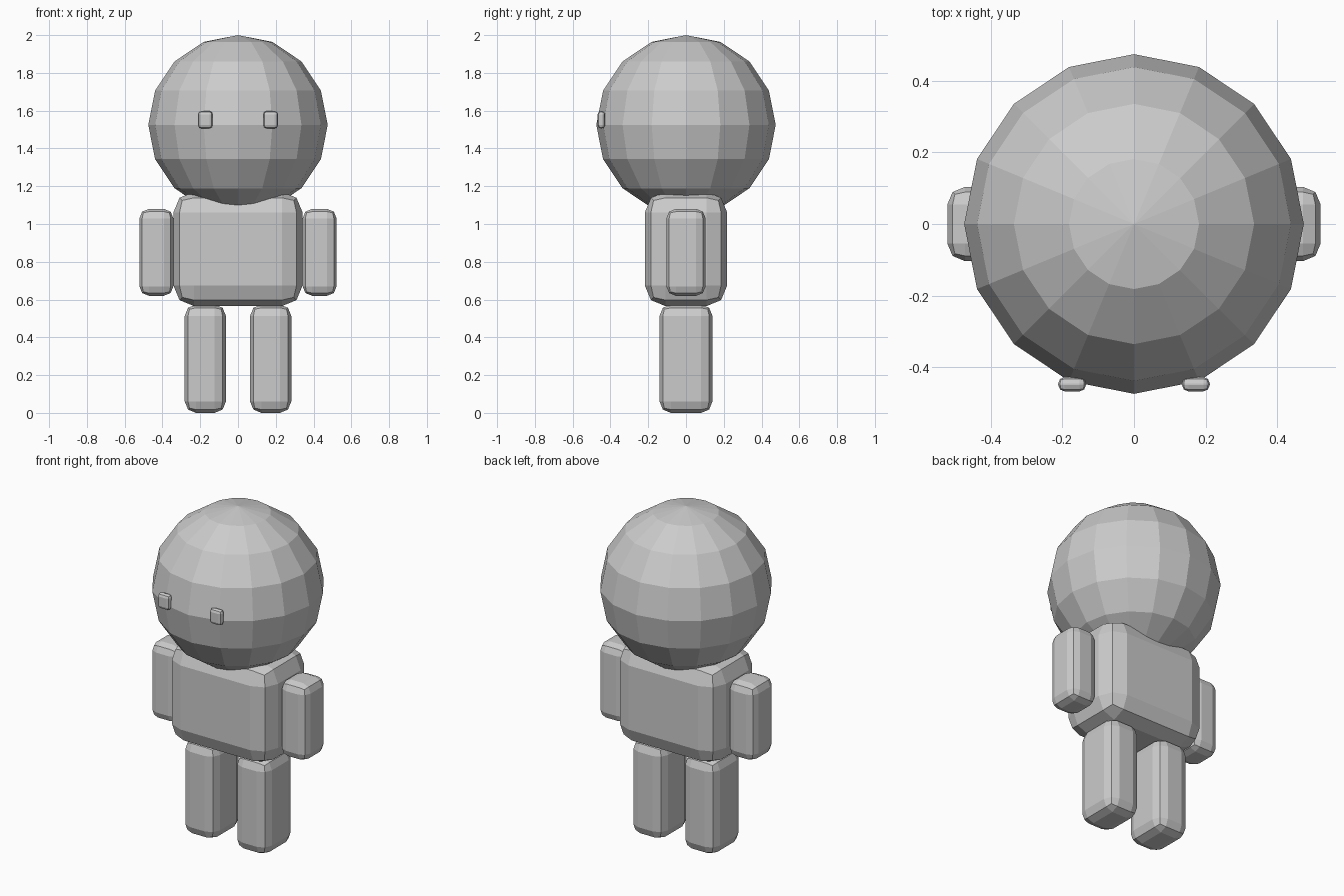
import bpy
import bmesh
from mathutils import Matrix, Vector

default_cube = bpy.data.objects.get("Cube")
if default_cube:
    bpy.data.objects.remove(default_cube, do_unlink=True)

# One plain grey for the whole figure
grey = bpy.data.materials.new("light_grey")
grey.use_nodes = True
grey.diffuse_color = (0.6, 0.6, 0.6, 1)
shader = next(n for n in grey.node_tree.nodes if n.type == "BSDF_PRINCIPLED")
shader.inputs["Base Color"].default_value = (0.6, 0.6, 0.6, 1)


def add_object(name, bm, location):
    mesh = bpy.data.meshes.new(name)
    bm.to_mesh(mesh)
    bm.free()
    mesh.materials.append(grey)
    obj = bpy.data.objects.new(name, mesh)
    obj.location = location
    bpy.context.collection.objects.link(obj)
    return obj


def rounded_box(name, location, size, bevel):
    bm = bmesh.new()
    bmesh.ops.create_cube(bm, size=1, matrix=Matrix.Diagonal(Vector(size).to_4d()))
    obj = add_object(name, bm, location)
    mod = obj.modifiers.new("rounded_edges", "BEVEL")
    mod.width = bevel
    mod.segments = 2
    return obj


# Faceted ball head
bm = bmesh.new()
bmesh.ops.create_uvsphere(bm, u_segments=16, v_segments=8, radius=0.475)
add_object("head", bm, (0, 0, 1.525))

# Body block
rounded_box("torso", (0, 0, 0.868), (0.684, 0.436, 0.606), 0.11)

# Paired parts
for side, sign in (("left", 1), ("right", -1)):
    rounded_box(side + "_arm", (sign * 0.432, 0, 0.85), (0.18, 0.208, 0.46), 0.05)
    rounded_box(side + "_leg", (sign * 0.173, 0, 0.287), (0.218, 0.28, 0.574), 0.06)
    rounded_box(side + "_eye", (sign * 0.173, -0.448, 1.552), (0.078, 0.04, 0.092), 0.018)
